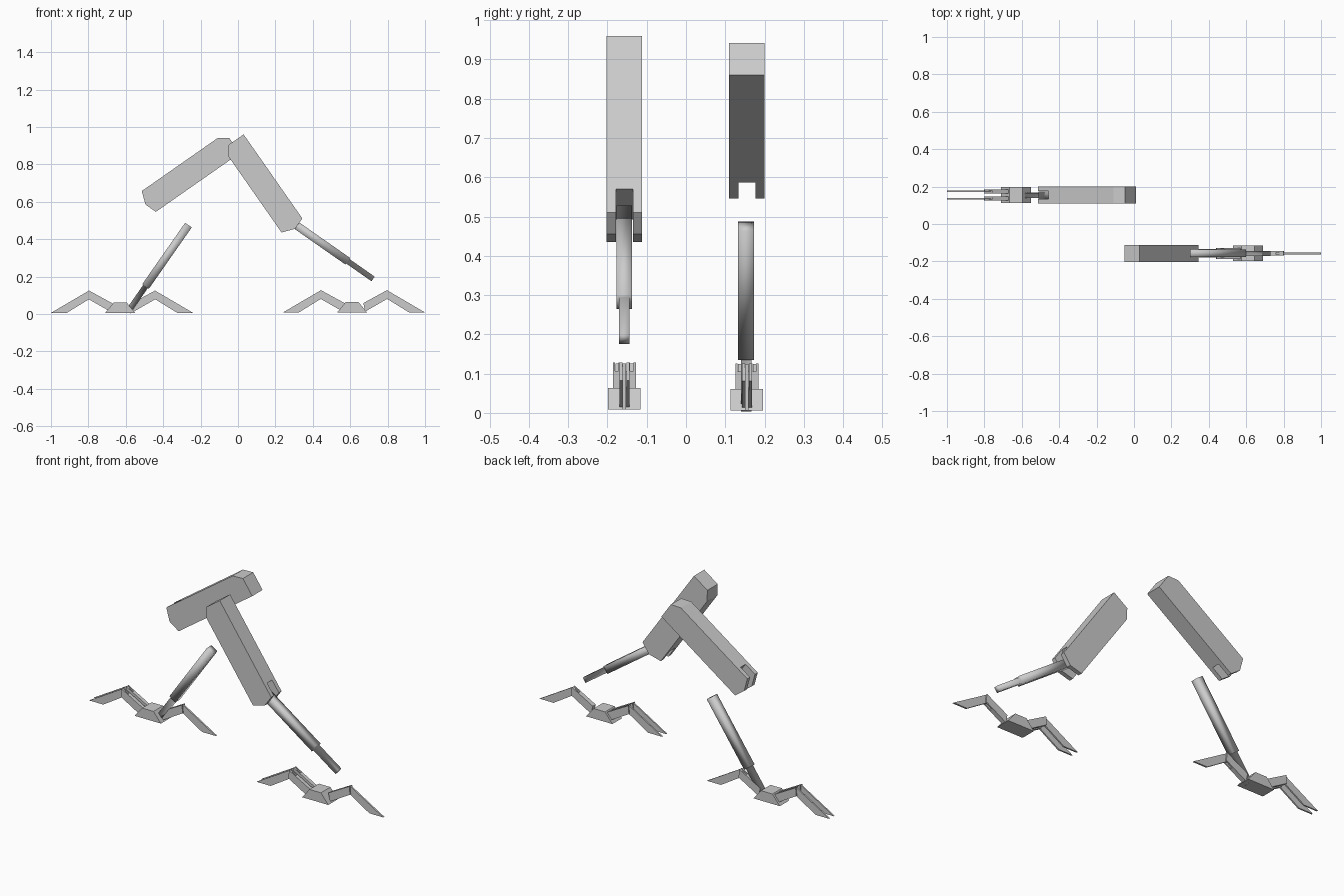
import bpy, bmesh, math
from mathutils import Vector

if "Cube" in bpy.data.objects:
    bpy.data.objects.remove(bpy.data.objects["Cube"])

grey = bpy.data.materials.new("mid grey")
grey.diffuse_color = (0.6, 0.6, 0.6, 1)
grey.use_nodes = True
grey.node_tree.nodes["Principled BSDF"].inputs["Base Color"].default_value = grey.diffuse_color


def finish(name, bm, smooth=False):
    bmesh.ops.recalc_face_normals(bm, faces=bm.faces)
    me = bpy.data.meshes.new(name)
    bm.to_mesh(me)
    bm.free()
    me.materials.append(grey)
    for p in me.polygons:
        p.use_smooth = smooth
    ob = bpy.data.objects.new(name, me)
    bpy.context.collection.objects.link(ob)
    return ob


def plate(name, pts, y, width):
    """Extrude an x-z outline to a plate centred on y."""
    bm = bmesh.new()
    f = bm.faces.new([bm.verts.new((x, y - width / 2, z)) for x, z in pts])
    ext = bmesh.ops.extrude_face_region(bm, geom=[f])
    moved = [v for v in ext["geom"] if isinstance(v, bmesh.types.BMVert)]
    bmesh.ops.translate(bm, vec=(0, width, 0), verts=moved)
    return finish(name, bm)


def cut_slot(ob, pts, y, width):
    """Cut a slot through an object, then delete the cutter."""
    cutter = plate("slot_cutter", pts, y, width)
    cutter.hide_render = True
    mod = ob.modifiers.new("slot", 'BOOLEAN')
    mod.operation, mod.solver, mod.object = 'DIFFERENCE', 'EXACT', cutter
    bpy.context.view_layer.objects.active = ob
    bpy.ops.object.modifier_apply(modifier=mod.name)
    bpy.data.objects.remove(cutter)


def frame(origin, along, side):
    """Map (distance along, distance sideways) to x-z coordinates."""
    o, a, s = Vector(origin), Vector(along), Vector(side)
    return lambda pts: [tuple(o + a * u + s * v) for u, v in pts]


def thigh(name, to_xz, y):
    ob = plate(name, to_xz([(0, 0), (0, 0.10), (0.052, 0.134), (0.546, 0.134),
                            (0.571, 0.064), (0.548, 0)]), y, 0.09)
    cut_slot(ob, to_xz([(0.476, -0.05), (0.476, 0.2), (0.65, 0.2), (0.65, -0.05)]), y, 0.043)


def shin(name, to_xz, y):
    # stepped bar: wide upper length, thin ankle length
    bm = bmesh.new()
    rings = []
    for u, h, w in ((0, 0.0215, 0.02), (0.4, 0.0215, 0.02), (0.4, 0.015, 0.0135), (0.565, 0.015, 0.0135)):
        ring = []
        for sv, sy in ((-1, -1), (1, -1), (1, 1), (-1, 1)):
            x, z = to_xz([(u, sv * h)])[0]
            ring.append(bm.verts.new((x, y + sy * w, z)))
        rings.append(ring)
    for r, q in zip(rings, rings[1:]):
        for i in range(4):
            j = (i + 1) % 4
            bm.faces.new((r[i], r[j], q[j], q[i]))
    bm.faces.new(rings[0])
    bm.faces.new(rings[-1])
    finish(name, bm, smooth=True)


def toe(name, cx, y, z, d, width):
    place = lambda pts: [(cx + d * x, z + h) for x, h in pts]
    # forked inner segment
    up = plate(name + "_base", place([(0.05, 0.05), (0.178, 0.12), (0.182, 0.075),
                                      (0.06, 0.005)]), y, width)
    cut_slot(up, place([(0.14, -0.1), (0.14, 0.2), (0.25, 0.2), (0.25, -0.1)]), y, width * 0.42)
    # thin blade resting on the ground
    plate(name + "_tip", place([(0.142, 0.088), (0.178, 0.118), (0.38, 0), (0.295, 0),
                                (0.178, 0.072)]), y, width * 0.38)


def foot(name, cx, y, z):
    bx = cx - 0.01
    plate(name + "_body", [(bx - 0.08, z), (bx - 0.035, z + 0.055), (bx + 0.035, z + 0.055),
                           (bx + 0.08, z)], y, 0.083)
    for tag, dy in (("front", -0.019), ("back", 0.019)):
        toe(f"{name}_{tag}_toe", cx, y + dy, z, -1, 0.021)
    toe(name + "_heel_toe", cx, y, z, 1, 0.025)


C, S = 0.573, 0.82
# front leg
thigh("front_thigh", frame((0.03, 0.96), (C, -S), (-S, -C)), -0.157)
shin("front_shin", frame((0.259, 0.511), (S, -C), (-C, -S)), -0.157)
foot("front_foot", 0.62, -0.157, 0.008)
# back leg: same pose turned a quarter
thigh("back_thigh", frame((0.01, 0.86), (-S, -C), (-C, S)), 0.155)
shin("back_shin", frame((-0.265, 0.475), (-C, -S), (-S, C)), 0.153)
foot("back_foot", -0.62, 0.155, 0.006)
